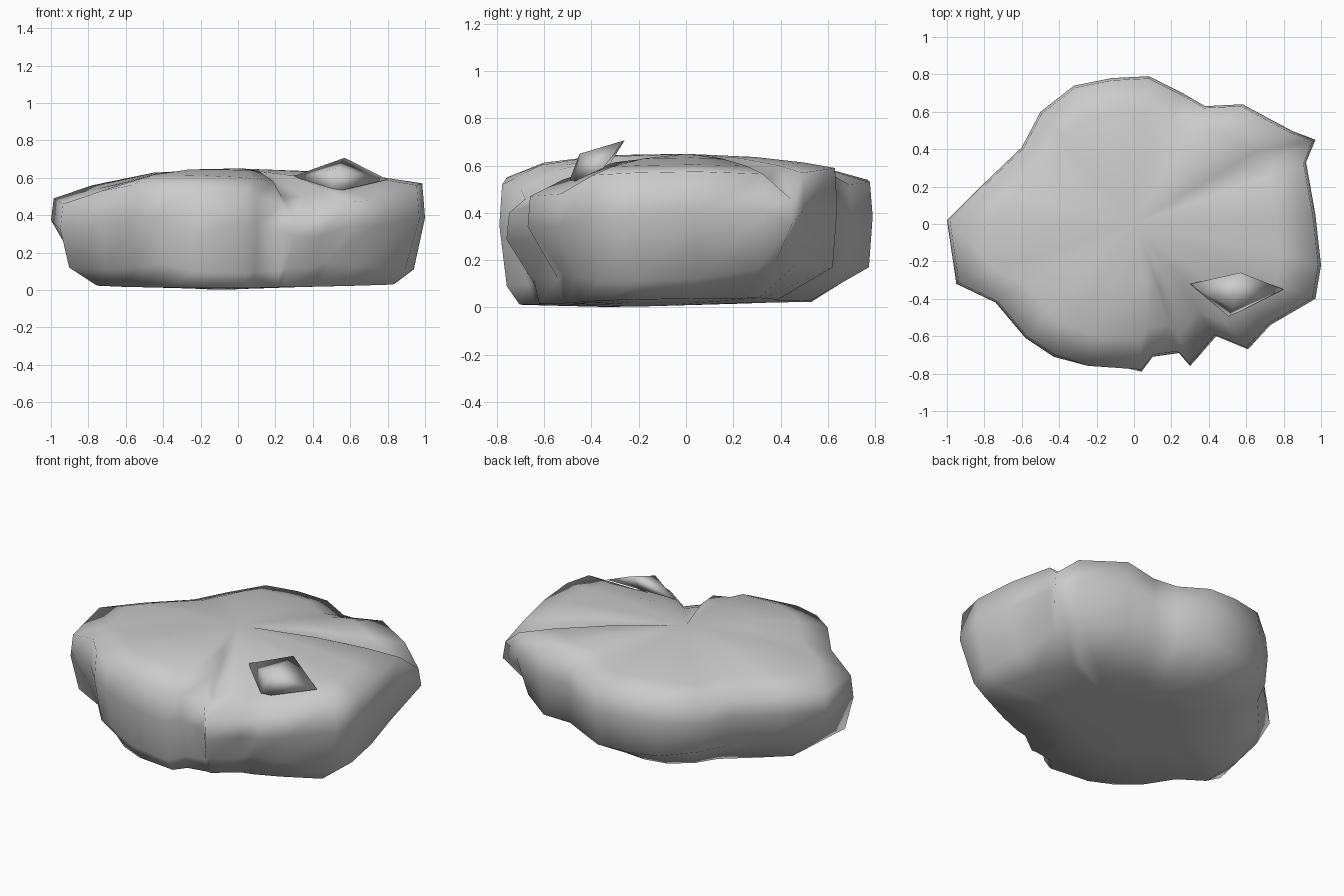
import bpy, bmesh
from math import atan2, sin, cos, pi

if "Cube" in bpy.data.objects:
    bpy.data.objects.remove(bpy.data.objects["Cube"])

# Rock outline: x, y, lower shoulder height, upper shoulder height, lower scale
OUTLINE = [
    (-1.00, .02, .20, .49, .90), (-.95, -.32, .12, .46, .95), (-.74, -.42, .11, .53, .95),
    (-.58, -.61, .12, .56, .95), (-.43, -.71, .14, .56, .95), (-.25, -.77, .10, .55, .94),
    (.04, -.79, .09, .52, .96), (.10, -.71, .10, .50, .94), (.24, -.69, .10, .46, .93),
    (.30, -.76, .12, .40, .85), (.44, -.60, .12, .40, .90), (.61, -.67, .15, .47, .78),
    (.73, -.54, .13, .48, .86), (.97, -.40, .11, .56, .92), (1.0, -.22, .11, .57, .94),
    (.97, .05, .12, .575, .93), (.92, .33, .16, .565, .93), (.97, .45, .20, .46, .85),
    (.84, .50, .18, .57, .93), (.58, .64, .17, .59, .97), (.38, .63, .17, .56, .99),
    (.26, .70, .17, .52, .98), (.08, .79, .17, .53, .98), (-.12, .78, .17, .54, .98),
    (-.32, .74, .18, .54, .98), (-.50, .60, .20, .50, .98), (-.60, .41, .20, .50, .98),
    (-.82, .20, .20, .50, .95)]


def make_object(name, bm):
    bmesh.ops.recalc_face_normals(bm, faces=bm.faces)
    for f in bm.faces:
        f.smooth = True
    me = bpy.data.meshes.new(name)
    bm.to_mesh(me)
    bm.free()
    ob = bpy.data.objects.new(name, me)
    bpy.context.collection.objects.link(ob)
    return ob


def floor_height(x, y):
    return min(.04, .03 * abs(x + .1) + .025 * abs(y + .4))


def crown_blend(x, y):
    # How quickly the top climbs from the shoulder to the crown
    if y < -.5:
        return (.40, .80) if x > .25 else (.66, .94)
    return (.45, .86) if x < -.6 else (.42, .78)


# Boulder body: stacked rings from underside to crown
bm = bmesh.new()
rings = [[] for _ in range(7)]
for x, y, lo, hi, kl in OUTLINE:
    a = atan2(y, x)
    k = min(kl * .96, .79 - .10 * sin(a) + .03 * cos(a))
    # Stronger undercut on the back right corner
    k -= .13 * max(0, cos(a - pi / 4)) ** 6
    b1, b2 = crown_blend(x, y)
    levels = ((k * .5, floor_height(x * k * .5, y * k * .5)),
              (k, floor_height(x * k, y * k)),
              (kl, lo),
              (1, lo * .4 + hi * .6),
              (.985, hi),
              (.78, hi + (.645 - hi) * b1),
              (.45, hi + (.65 - hi) * b2))
    for ring, (s, z) in zip(rings, levels):
        # Hollow in the lower front wall above a small toe
        hollow = .09 if s == 1 and x == -.25 else 0
        ring.append(bm.verts.new((x * s, y * s + hollow, z - hollow * .7)))
n = len(OUTLINE)
for a, b in zip(rings, rings[1:]):
    for i in range(n):
        j = (i + 1) % n
        bm.faces.new((a[i], a[j], b[j], b[i]))
for ring, z in ((rings[0], .005), (rings[-1], .65)):
    c = bm.verts.new((0, 0 if z > .1 else -.15, z))
    for i in range(n):
        bm.faces.new((ring[i], ring[(i + 1) % n], c))
make_object("boulder", bm)

# Raised flake on the front right of the crown
bm = bmesh.new()
peak, left, right, front, mid, under = [bm.verts.new(p) for p in (
    (.57, -.26, .707), (.30, -.32, .61), (.80, -.35, .59),
    (.50, -.50, .52), (.53, -.45, .65), (.56, -.36, .585))]
for f in ((peak, left, mid), (left, front, mid), (mid, front, right),
          (mid, right, peak), (peak, under, left), (peak, right, under),
          (left, under, front), (under, right, front)):
    bm.faces.new(f)
make_object("raised_flake", bm)
